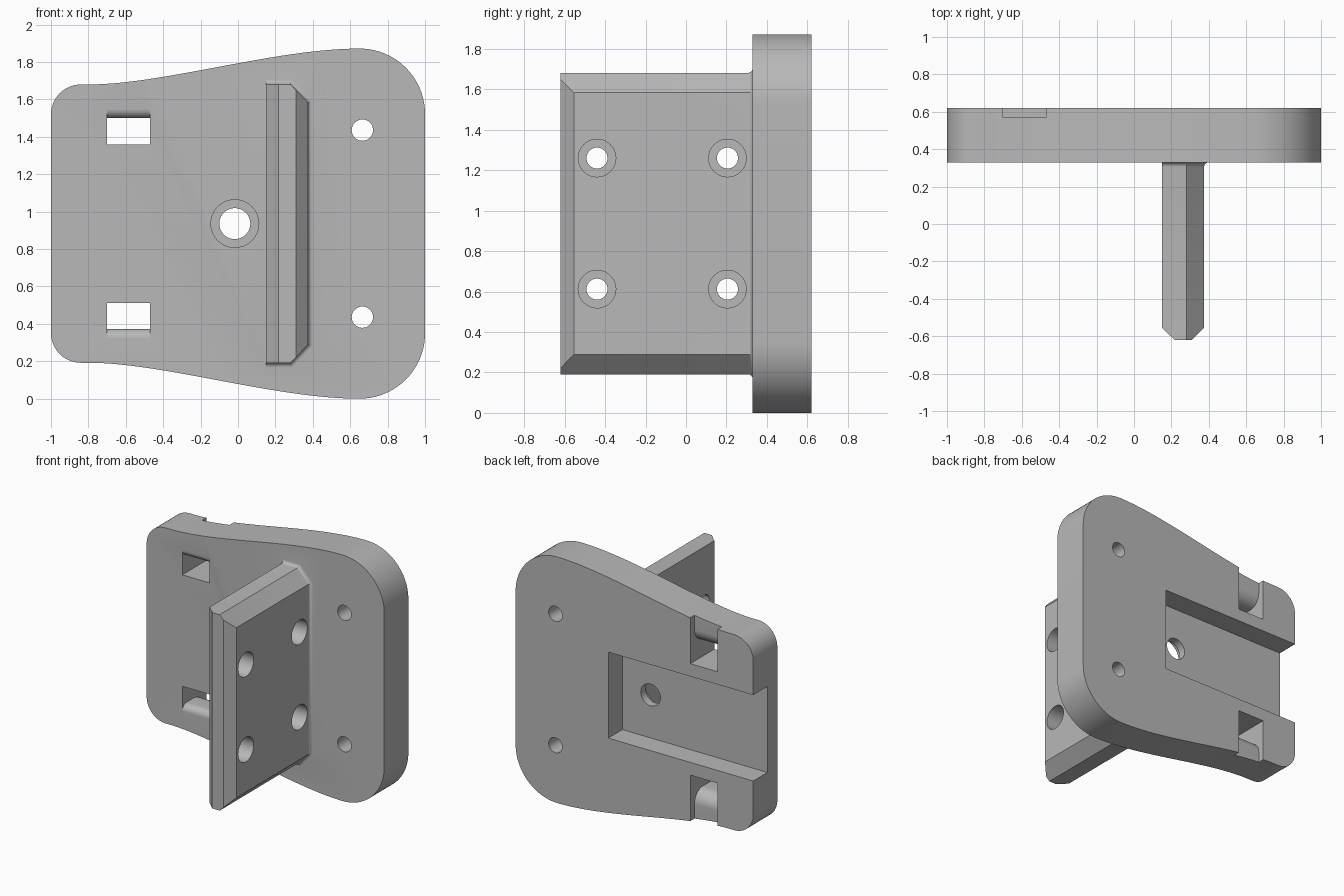
import bpy, bmesh, math
from mathutils import Vector, Matrix

cube = bpy.data.objects.get("Cube")
if cube:
    bpy.data.objects.remove(cube, do_unlink=True)

grey = bpy.data.materials.new("plain grey")
grey.use_nodes = True
grey.diffuse_color = (0.48, 0.48, 0.48, 1)
grey.node_tree.nodes["Principled BSDF"].inputs["Base Color"].default_value = grey.diffuse_color

MID = 0.936            # height of the mirror plane
FRONT, BACK = 0.33, 0.62


def loft(name, loops):
    """Solid through a list of equal-length point loops, capped at both ends."""
    bm = bmesh.new()
    rings = [[bm.verts.new(p) for p in loop] for loop in loops]
    n = len(rings[0])
    for a, b in zip(rings, rings[1:]):
        for i in range(n):
            j = (i + 1) % n
            bm.faces.new((a[i], a[j], b[j], b[i]))
    bm.faces.new(rings[0])
    bm.faces.new(rings[-1])
    bmesh.ops.recalc_face_normals(bm, faces=bm.faces)
    mesh = bpy.data.meshes.new(name)
    bm.to_mesh(mesh)
    bm.free()
    mesh.materials.append(grey)
    ob = bpy.data.objects.new(name, mesh)
    bpy.context.collection.objects.link(ob)
    return ob


def combine(target, other, operation):
    mod = target.modifiers.new("combine", "BOOLEAN")
    mod.operation, mod.object, mod.solver = operation, other, "EXACT"
    bpy.context.view_layer.objects.active = target
    bpy.ops.object.modifier_apply(modifier=mod.name)
    bpy.data.objects.remove(other, do_unlink=True)


def arc(cx, cy, r, start, end, steps=10):
    angles = [math.radians(start + (end - start) * i / steps) for i in range(steps + 1)]
    return [(cx + r * math.cos(a), cy + r * math.sin(a)) for a in angles]


def drill(target, axis, a, b, r, start, end):
    """Round hole along x (a, b = y, z) or along y (a, b = x, z)."""
    ring = arc(a, b, r, 0, 360, 40)[:-1]
    place = (lambda p, d: (d, *p)) if axis == "x" else (lambda p, d: (p[0], d, p[1]))
    cutter = loft("hole_cutter", [[place(p, d) for p in ring] for d in (start, end)])
    combine(target, cutter, "DIFFERENCE")


def box(x0, x1, y0, y1, z0, z1):
    return loft("box_cutter", [[(x, y0, z0), (x, y1, z0), (x, y1, z1), (x, y0, z1)]
                               for x in (x0, x1)])


# Plate: upper outline is two rounded corners joined by an S-curve, mirrored below
TOP = 2 * MID - MID    # half height
upper = arc(-0.84, TOP - 0.192 - 0.16, 0.16, 180, 90, 14)
p = [Vector(v) for v in ((-0.8, TOP - 0.192), (-0.4, TOP - 0.192), (0.2, TOP), (0.65, TOP))]
for i in range(33):
    t = i / 32
    s = 1 - t
    upper.append(tuple(p[0]*s**3 + p[1]*3*s*s*t + p[2]*3*s*t*t + p[3]*t**3))
upper += arc(0.65, TOP - 0.35, 0.35, 90, 0, 20)[1:]
outline = upper + [(x, -z) for x, z in reversed(upper)]
plate = loft("bracket_plate", [[(x, y, MID + z) for x, z in outline] for y in (FRONT, BACK)])


# Fin: bevelled tip, chamfered outer corners, small fillet at the plate
def fin_ring(y, left, right, grow=0.0):
    top = 0.745 + grow
    half = [(left, top), (0.28 + 0.41 * grow, top),
            (right + grow, top - 1.03 * (right - 0.28) - 0.59 * grow)]
    ring = half + [(x, -z) for x, z in reversed(half)]
    return [(x, y, MID + z) for x, z in ring]


R = 0.025
rings = [fin_ring(-0.62, 0.217, 0.31), fin_ring(-0.555, 0.15, 0.375)]
for i in range(7):
    a = math.radians(90 * i / 6)
    rings.append(fin_ring(FRONT - R + R * math.sin(a), 0.15, 0.375, R * (1 - math.cos(a))))
rings.append(fin_ring(FRONT + 0.04, 0.15, 0.375, R))
fin = loft("fin", rings)
for y in (-0.44, 0.205):
    for z in (-0.324, 0.324):
        drill(fin, "x", y, MID + z, 0.052, 0.0, 0.6)
        drill(fin, "x", y, MID + z, 0.093, 0.25, 0.6)
combine(plate, fin, "UNION")

# Rear pocket, open on the narrow side
combine(plate, box(-1.2, 0.22, 0.45, 0.8, MID - 0.327, MID + 0.327), "DIFFERENCE")

# Centre bolt hole with counterbore, and the two side holes
drill(plate, "y", -0.017, MID, 0.083, 0.2, 0.8)
drill(plate, "y", -0.017, MID, 0.128, 0.2, 0.39)
for z in (-0.5, 0.5):
    drill(plate, "y", 0.665, MID + z, 0.057, 0.2, 0.8)

# Strap slots: through opening, rounded bar, shallow rear recess to the edge
slot = [(0.7, 0.424), (0.25, 0.424), (0.25, 0.614)]
slot += arc(FRONT + 0.05, 0.614, 0.05, 180, 270, 8)
slot += arc(0.47, 0.664, 0.1, 270, 360, 10)
slot += [(0.57, 1.2), (0.7, 1.2)]
for side in (1, -1):
    cutter = loft("slot_cutter", [[(x, y, MID + side * z) for y, z in slot]
                                  for x in (-0.7, -0.47)])
    combine(plate, cutter, "DIFFERENCE")

# Smooth curved surfaces, keep machined edges crisp
bpy.ops.object.select_all(action="DESELECT")
plate.select_set(True)
bpy.context.view_layer.objects.active = plate
bpy.ops.object.shade_smooth_by_angle(angle=math.radians(30))
